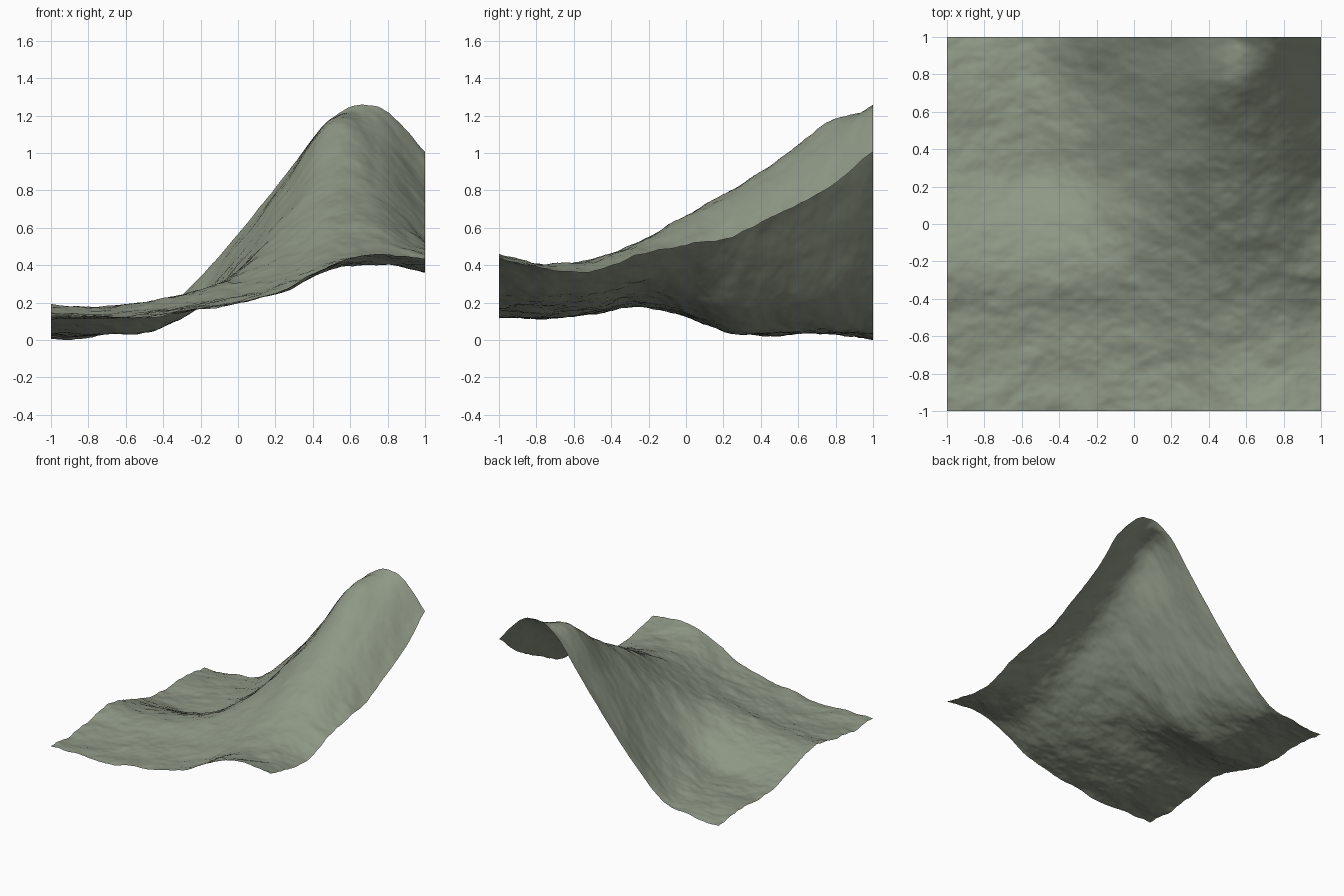
import bpy
import bmesh
from mathutils import Vector, noise

# Remove the default cube
cube = bpy.data.objects.get("Cube")
if cube:
    bpy.data.objects.remove(cube, do_unlink=True)

# Survey heights in hundredths: rows run front to back, columns left to right
SURVEY = [
    [13, 13, 12, 16, 20, 27, 41, 46, 44],
    [12, 12, 13, 17, 21, 27, 38, 41, 38],
    [15, 14, 16, 20, 25, 33, 42, 43, 37],
    [19, 18, 21, 26, 32, 41, 52, 52, 46],
    [13, 13, 16, 22, 37, 52, 66, 64, 51],
    [5, 4, 5, 15, 37, 63, 80, 76, 56],
    [3, 3, 6, 17, 42, 72, 96, 90, 68],
    [4, 4, 7, 20, 49, 82, 115, 106, 81],
    [1, 2, 7, 29, 57, 88, 119, 125, 101],
]
CELLS = len(SURVEY) - 1
RESOLUTION = 160


def spline(values, coordinate):
    """Smooth curve through evenly spaced values, coordinate from -1 to 1."""
    position = (coordinate + 1) / 2 * CELLS
    i = min(max(int(position), 0), CELLS - 1)
    t = position - i
    b, c = values[i], values[i + 1]
    # Past either end the curve carries on in a straight line
    a = values[i - 1] if i > 0 else 2 * b - c
    d = values[i + 2] if i + 2 <= CELLS else 2 * c - b
    slope_b, slope_c = (c - a) / 2, (d - b) / 2
    cubic = slope_b + slope_c - 2 * (c - b)
    square = 3 * (c - b) - 2 * slope_b - slope_c
    return b + t * (slope_b + t * (square + t * cubic))


def roughness(x, y):
    """Weathered bumps, stretched along the slope, in several sizes."""
    total, size, strength = 0.0, 5.0, 0.010
    for octave in range(4):
        point = Vector((x * size, y * size * 1.4, octave * 7.3))
        total += noise.noise(point) * strength
        size *= 2.0
        strength *= 0.6
    return total


def ground_height(x, y):
    column = [spline(row, x) for row in SURVEY]
    return spline(column, y) / 100 + roughness(x, y)


# Hillside: one open sheet raised to the surveyed heights
bm = bmesh.new()
bmesh.ops.create_grid(bm, x_segments=RESOLUTION, y_segments=RESOLUTION, size=1)
for vert in bm.verts:
    vert.co.z = ground_height(vert.co.x, vert.co.y)

# Rest the lowest point on the floor
lowest = min(vert.co.z for vert in bm.verts)
bmesh.ops.translate(bm, verts=bm.verts, vec=(0, 0, -lowest))
for face in bm.faces:
    face.smooth = True

mesh = bpy.data.meshes.new("hillside")
bm.to_mesh(mesh)
bm.free()
hillside = bpy.data.objects.new("hillside", mesh)
bpy.context.collection.objects.link(hillside)

# Mossy grey-green ground
colour = (0.27, 0.31, 0.235, 1)
moss = bpy.data.materials.new("moss_green")
moss.use_nodes = True
moss.diffuse_color = colour
shader = moss.node_tree.nodes["Principled BSDF"]
shader.inputs["Base Color"].default_value = colour
shader.inputs["Roughness"].default_value = 0.9
mesh.materials.append(moss)
